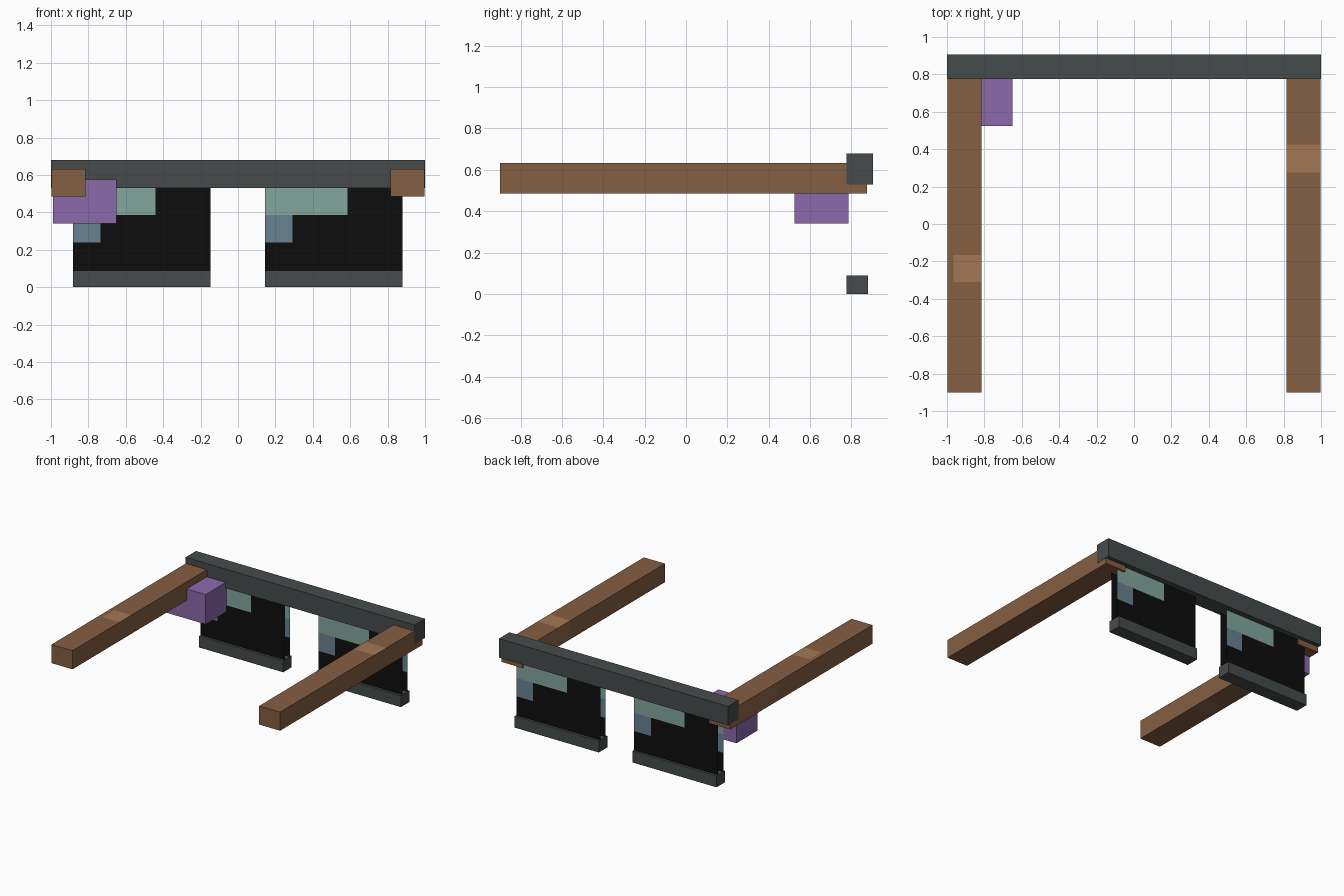
import bpy, bmesh
from mathutils import Vector

cube = bpy.data.objects.get("Cube")
if cube:
    bpy.data.objects.remove(cube, do_unlink=True)


def make_material(name, rgb):
    def linear(c):
        c /= 255
        return c / 12.92 if c <= 0.04045 else ((c + 0.055) / 1.055) ** 2.4
    colour = [linear(c) for c in rgb] + [1.0]
    mat = bpy.data.materials.new(name)
    mat.use_nodes = True
    mat.diffuse_color = colour
    mat.node_tree.nodes["Principled BSDF"].inputs["Base Color"].default_value = colour
    return mat


frame_grey = make_material("frame grey", (71, 75, 75))
wood = make_material("wood brown", (133, 94, 66))
wood_mid = make_material("wood mid brown", (146, 104, 73))
wood_light = make_material("wood light brown", (162, 119, 83))
purple = make_material("purple", (140, 106, 171))
black = make_material("lens black", (13, 13, 13))
teal = make_material("lens teal", (130, 166, 158))
blue = make_material("lens blue", (105, 130, 146))


def finish(name, bm, materials, rule=None):
    """Turn a bmesh into an object, painting each face by a rule."""
    if rule:
        bm.normal_update()
        for face in bm.faces:
            face.material_index = rule(face.calc_center_median(), face.normal)
    mesh = bpy.data.meshes.new(name)
    bm.to_mesh(mesh)
    bm.free()
    for mat in materials:
        mesh.materials.append(mat)
    obj = bpy.data.objects.new(name, mesh)
    bpy.context.collection.objects.link(obj)
    return obj


def cut(bm, axis, positions):
    """Slice the mesh across an axis so that faces can be painted apart."""
    normal = Vector([float(i == axis) for i in range(3)])
    for p in positions:
        bmesh.ops.bisect_plane(bm, geom=bm.verts[:] + bm.edges[:] + bm.faces[:],
                               plane_co=normal * p, plane_no=normal)


def box_mesh(x, y, z):
    bm = bmesh.new()
    bmesh.ops.create_cube(bm, size=1)
    for v in bm.verts:
        v.co = [lo + (c + 0.5) * (hi - lo) for c, (lo, hi) in zip(v.co, (x, y, z))]
    return bm


# Brow bar and hinge block
finish("brow_bar", box_mesh((-1, 1), (0.775, 0.905), (0.53, 0.68)), [frame_grey])
finish("hinge_block", box_mesh((-0.99, -0.65), (0.525, 0.785), (0.34, 0.575)), [purple])


# Wooden temple arms: paler rear stretch on the -x side, light knots on top
def left_arm_rule(c, n):
    if n.z > 0.5 and 0.275 < c.y < 0.425:
        return 2
    return 1 if n.x < -0.5 and c.y > 0.275 else 0


def right_arm_rule(c, n):
    if abs(n.z) > 0.5 and -0.31 < c.y < -0.165 and c.x > -0.965:
        return 2 if n.z > 0 else 1
    return 1 if n.x < -0.5 and c.y > 0.29 else 0


arms = (
    ("left_arm", (0.815, 0.998), (), (0.275, 0.425), left_arm_rule),
    ("right_arm", (-0.998, -0.815), (-0.965,), (-0.31, -0.165, 0.29), right_arm_rule),
)
for name, span, x_cuts, y_cuts, rule in arms:
    bm = box_mesh(span, (-0.9, 0.875), (0.485, 0.632))
    cut(bm, 0, x_cuts)
    cut(bm, 1, y_cuts)
    finish(name, bm, [wood, wood_mid, wood_light], rule)

# Lenses: front and back sheets with a stepped glint, and a lower rim each
PIXEL = 0.0735
Z0, Z1 = 0.085, 0.532


def add_sheet(bm, x0, x1, y, facing):
    corners = [(x0, Z0), (x1, Z0), (x1, Z1), (x0, Z1)]
    if facing > 0:
        corners.reverse()
    bm.faces.new([bm.verts.new((x, y, z)) for x, z in corners])


for side, x0 in (("left", 0.145), ("right", -0.883)):
    x1 = x0 + 10 * PIXEL

    def glint_rule(c, n):
        from_edge = (c.x - x0 if n.y < 0 else x1 - c.x) / PIXEL
        if c.z > 0.385:
            return 1 if from_edge < 6 else 0
        return 2 if c.z > 0.24 and from_edge < 2 else 0

    bm = bmesh.new()
    add_sheet(bm, x0, x1, 0.795, -1)
    add_sheet(bm, x0, x1, 0.86, 1)
    cut(bm, 0, [x0 + PIXEL * k for k in (2, 4, 6, 8)])
    cut(bm, 2, (0.24, 0.385))
    finish(side + "_lens", bm, [black, teal, blue], glint_rule)
    finish(side + "_lower_rim", box_mesh((x0, x1), (0.775, 0.88), (0, 0.09)), [frame_grey])
